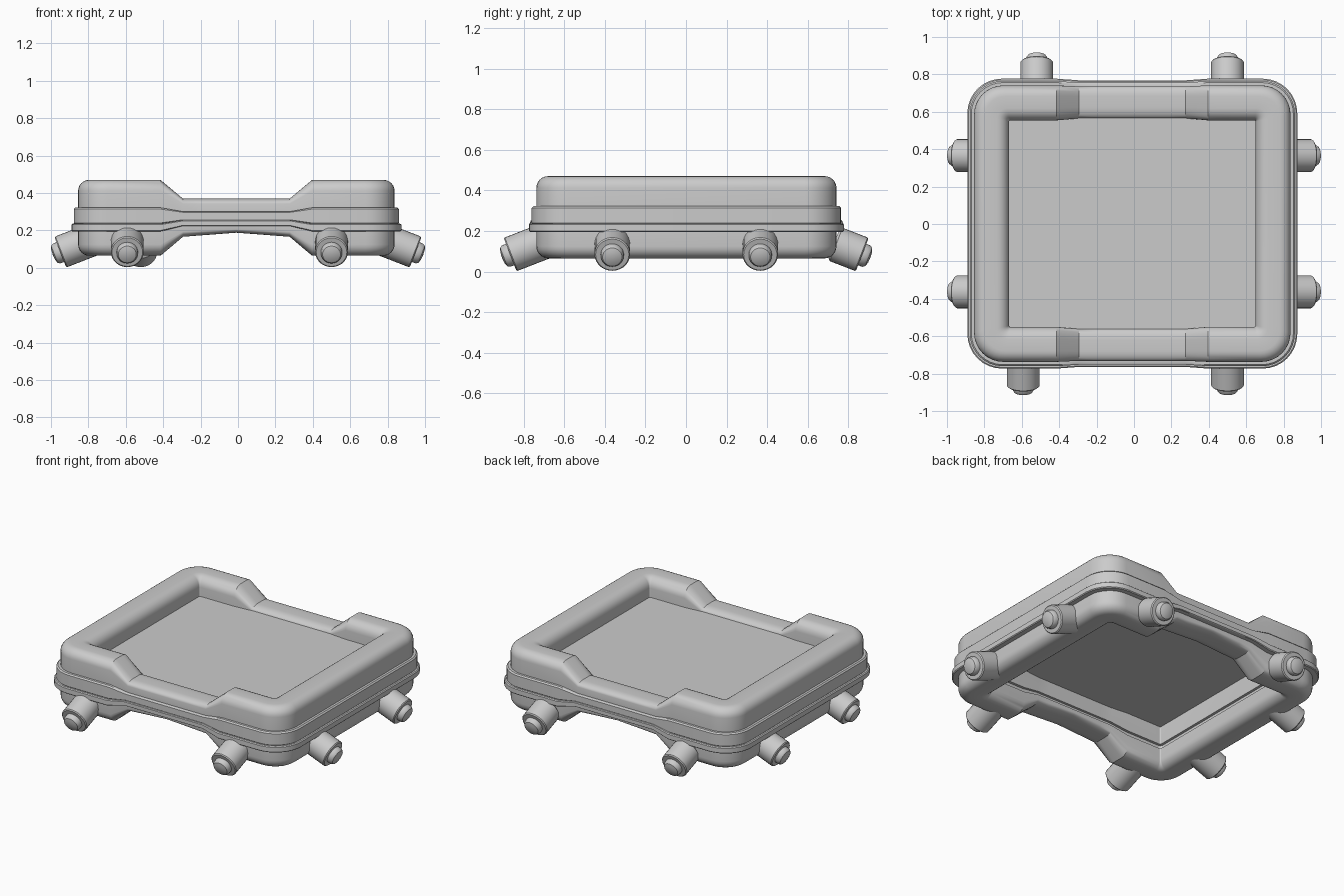
import bpy, bmesh, math
from mathutils import Vector, Matrix

if "Cube" in bpy.data.objects:
    bpy.data.objects.remove(bpy.data.objects["Cube"])

CX, CY = -0.009, 0.002      # frame centre
HX, HY = 0.651, 0.544       # half size of the inner opening


def finish(name, bm, angle=30):
    me = bpy.data.meshes.new(name)
    bm.to_mesh(me)
    bm.free()
    ob = bpy.data.objects.new(name, me)
    bpy.context.collection.objects.link(ob)
    bpy.ops.object.select_all(action='DESELECT')
    ob.select_set(True)
    bpy.context.view_layer.objects.active = ob
    bpy.ops.object.shade_smooth_by_angle(angle=math.radians(angle))
    return ob


def arc(cx, cy, r, a0, a1, n=6):
    return [(cx + r * math.cos(math.radians(a0 + (a1 - a0) * i / n)),
             cy + r * math.sin(math.radians(a0 + (a1 - a0) * i / n))) for i in range(n + 1)]


# Path round the opening: base point, outward direction, corner signs, dip amount
def stations():
    out = []
    xs = [0.405, 0.285, 0.2, 0.1, 0, -0.1, -0.2, -0.285, -0.405]
    for sx, sy, a in ((1, 1, 0), (-1, 1, 90), (-1, -1, 180), (1, -1, 270)):
        for k in range(9):
            t = math.radians(a + 90 * k / 8)
            out.append((sx * HX, sy * HY, math.cos(t), math.sin(t), sx, sy, 0))
        if a in (0, 180):
            for x in xs:
                x *= sy
                out.append((x, sy * HY, 0, sy, 0, 0, 0 if abs(x) > 0.35 else 1))
    return out


# Squeeze heights where the front and back rails dip
def dip(z, x):
    low = 0.188 - 0.022 * abs(x) / 0.29
    keys = [(0.065, low), (0.197, 0.225), (0.236, 0.255), (0.32, 0.30), (0.47, 0.37)]
    for (a, b), (c, d) in zip(keys, keys[1:]):
        if z <= c:
            return b + (d - b) * (z - a) / (c - a)
    return keys[-1][1]


def sweep(name, profile):
    bm = bmesh.new()
    rows = []
    for px, py, nx, ny, sx, sy, t in stations():
        row = []
        for d, z in profile:
            x, y = px, py
            if t:
                d, z = 0.012 + d * 0.91, dip(z, px)
            if sx:                       # corner radius a little under the offset
                r = max(0.008, d * 0.8)
                x, y = px + sx * (d - r), py + sy * (d - r)
                d = r
            row.append(bm.verts.new((CX + x + nx * d, CY + y + ny * d, z)))
        rows.append(row)
    for a, b in zip(rows, rows[1:] + rows[:1]):
        for j in range(len(profile) - 1):
            bm.faces.new((a[j], a[j + 1], b[j + 1], b[j]))
    return finish(name, bm)


# Frame parts, profiles given as (distance from opening, height)
sweep("upper_frame", [(0.008, 0.225), (0.008, 0.27)] + arc(0.073, 0.405, 0.065, 180, 90)
      + arc(0.137, 0.412, 0.058, 90, 0) + [(0.195, 0.315)])
sweep("side_band", [(0.193, 0.322), (0.21, 0.322), (0.218, 0.314), (0.218, 0.24), (0.212, 0.234)])
sweep("lower_flange", [(0.193, 0.236), (0.225, 0.236), (0.231, 0.231), (0.231, 0.2),
                       (0.226, 0.195), (0.193, 0.195)])
# Lower frame, with a narrow groove under the tray on the inside
sweep("lower_frame", [(0.195, 0.2)] + arc(0.135, 0.125, 0.06, 0, -90)
      + arc(0.068, 0.125, 0.06, -90, -180)
      + [(0.008, 0.195), (0.025, 0.205), (0.025, 0.225), (0.008, 0.225)])

# Tray floor
bm = bmesh.new()
bm.faces.new([bm.verts.new((CX + x * 0.665, CY + y * 0.568, 0.345))
              for x, y in ((-1, -1), (1, -1), (1, 1), (-1, 1))])
finish("tray_floor", bm)


# Tilted round feet with a domed button at the tip
def foot(name, pos, direction, length):
    prof = [(0, -length), (0.074, -length), (0.088, -length + 0.012), (0.088, -0.006), (0.082, 0),
            (0.057, 0.0), (0.056, 0.022), (0.048, 0.034), (0.028, 0.041), (0, 0.043)]
    axis = Vector((direction[0] * math.cos(0.37), direction[1] * math.cos(0.37), -math.sin(0.37)))
    mat = Matrix.Translation(pos) @ axis.to_track_quat('Z', 'Y').to_matrix().to_4x4()
    bm = bmesh.new()
    vs = [bm.verts.new((r, 0, z)) for r, z in prof]
    es = [bm.edges.new(p) for p in zip(vs, vs[1:])]
    bmesh.ops.spin(bm, geom=vs + es, cent=(0, 0, 0), axis=(0, 0, 1),
                   angle=math.tau, steps=28, use_duplicate=False)
    bmesh.ops.remove_doubles(bm, verts=bm.verts[:], dist=0.0005)
    bmesh.ops.recalc_face_normals(bm, faces=bm.faces[:])
    bm.transform(mat)
    finish(name, bm, 35)


FZ = 0.084
for i, x in enumerate((-0.592, 0.5)):
    foot(f"front_foot_{i}", (x, -0.866, FZ), (0, -1), 0.22)
for i, x in enumerate((-0.52, 0.5)):
    foot(f"back_foot_{i}", (x, 0.868, FZ), (0, 1), 0.15)
for i, y in enumerate((-0.363, 0.366)):
    foot(f"left_foot_{i}", (-0.95, y, FZ), (-1, 0), 0.2)
    foot(f"right_foot_{i}", (0.95, y, FZ), (1, 0), 0.2)
